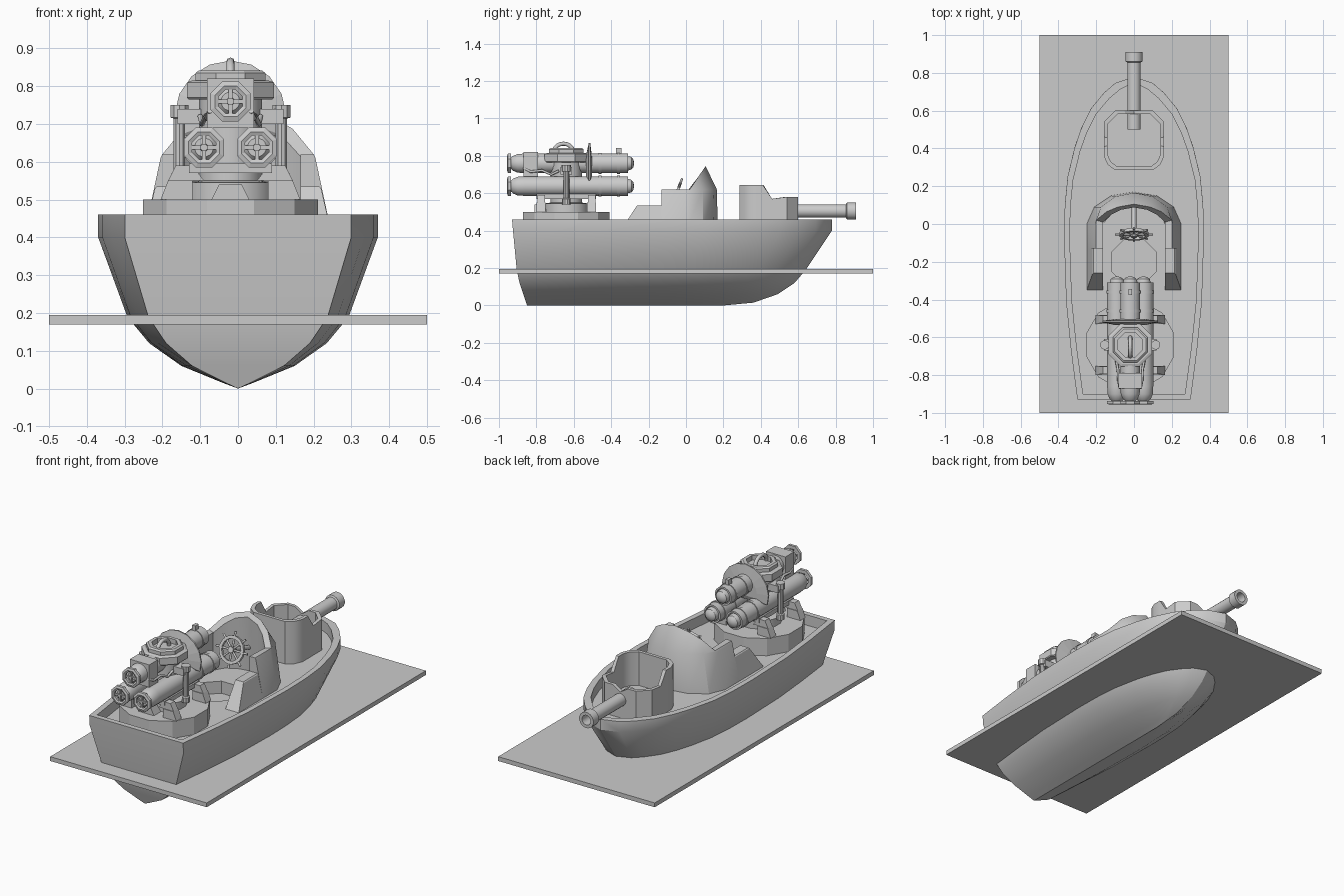
import bpy, bmesh, math
from math import sin, cos, pi
from mathutils import Vector, Matrix

if "Cube" in bpy.data.objects:
    bpy.data.objects.remove(bpy.data.objects["Cube"])


def finish(ob, smooth=30):
    bpy.ops.object.select_all(action='DESELECT')
    ob.select_set(True)
    bpy.context.view_layer.objects.active = ob
    if smooth:
        bpy.ops.object.shade_smooth_by_angle(angle=math.radians(smooth))
    return ob


def loft(name, rings, cap=True, loop=False, smooth=30):
    """Skin a list of closed rings of equal length."""
    bm = bmesh.new()
    vs = [[bm.verts.new(p) for p in r] for r in rings]
    n = len(rings[0])
    pairs = list(zip(vs, vs[1:])) + ([(vs[-1], vs[0])] if loop else [])
    for a, b in pairs:
        for i in range(n):
            j = (i + 1) % n
            bm.faces.new((a[i], a[j], b[j], b[i]))
    if cap and not loop:
        bm.faces.new(vs[0])
        bm.faces.new(vs[-1])
    bmesh.ops.remove_doubles(bm, verts=bm.verts, dist=1e-5)
    bmesh.ops.recalc_face_normals(bm, faces=bm.faces)
    me = bpy.data.meshes.new(name)
    bm.to_mesh(me)
    bm.free()
    ob = bpy.data.objects.new(name, me)
    bpy.context.collection.objects.link(ob)
    return finish(ob, smooth)


def lathe(name, prof, c, n=16, axis='Z', loop=False, smooth=30):
    """Turn (radius, height) pairs round an axis through c."""
    rings = []
    for r, h in prof:
        ring = []
        for i in range(n):
            a = 2 * pi * (i + 0.5) / n
            u, v = r * cos(a), r * sin(a)
            ring.append((c[0] + u, c[1] + v, c[2] + h) if axis == 'Z' else (c[0] + u, c[1] + h, c[2] + v))
        rings.append(ring)
    return loft(name, rings, True, loop, smooth)


def box(name, x0, x1, y0, y1, z0, z1, top=None):
    """Box; top gives different x limits for a tapered block."""
    t0, t1 = top or (x0, x1)
    return loft(name, [[(x0, y0, z0), (x1, y0, z0), (x1, y1, z0), (x0, y1, z0)],
                       [(t0, y0, z1), (t1, y0, z1), (t1, y1, z1), (t0, y1, z1)]], smooth=0)


def pipe(name, pts, r):
    cu = bpy.data.curves.new(name, 'CURVE')
    cu.dimensions = '3D'
    cu.bevel_depth, cu.bevel_resolution, cu.use_fill_caps = r, 2, True
    sp = cu.splines.new('POLY')
    sp.points.add(len(pts) - 1)
    for p, q in zip(sp.points, pts):
        p.co = (*q, 1)
    ob = bpy.data.objects.new(name, cu)
    bpy.context.collection.objects.link(ob)
    return ob


# water sheet
box('water', -.5, .5, -1, 1, .17, .195)

# hull: one outline shape scaled per level, with a recessed deck
shape = [(0, .81), (.15, .9), (.3, .97), (.5, 1), (.6, .99), (.69, .95), (.78, .85), (.84, .755),
         (.9, .62), (.95, .43), (.98, .27), (1, 0)]


def level(z, w, y0, y1, inset=0):
    right = [(max(0, s * w - inset), y0 + t * (y1 - y0), z) for t, s in shape]
    return right + [(-x, y, z) for x, y, z in right[-2::-1]]


hull = loft('hull', [level(.40, .37, -.9, .748, .03), level(.46, .37, -.9, .748, .03),
                     level(.46, .37, -.93, .78), level(.40, .37, -.925, .78),
                     level(.19, .293, -.905, .64), level(.12, .235, -.89, .58),
                     level(.06, .15, -.87, .49), level(.015, .04, -.855, .36), level(0, 0, -.85, .2)])

# helmsman's pit in the deck
cutter = lathe('pit_cutter', [(.13, 0), (.13, .2)], (0, -.2, .33), 8, smooth=0)
cutter.hide_render = True
cutter.hide_set(True)
mod = hull.modifiers.new('pit', 'BOOLEAN')
mod.operation, mod.object, mod.solver = 'DIFFERENCE', cutter, 'EXACT'

# wheelhouse: outer foot, knee, rim, inner rim, inner foot at each station
st = [[(.25, -.35, .4), (.22, -.265, .53), (.215, -.26, .535), (.165, -.26, .535), (.165, -.35, .4)],
      [(.25, -.13, .4), (.22, -.13, .53), (.215, -.13, .535), (.165, -.13, .535), (.165, -.13, .4)],
      [(.25, -.13, .4), (.205, -.13, .61), (.2, -.13, .62), (.165, -.13, .62), (.165, -.13, .4)],
      [(.25, 0, .4), (.205, 0, .61), (.2, .02, .62), (.165, .01, .615), (.165, 0, .4)],
      [(.21, .09, .4), (.175, .09, .62), (.145, .065, .687), (.12, .05, .664), (.13, .06, .4)],
      [(.12, .15, .4), (.1, .145, .62), (.085, .09, .723), (.07, .075, .70), (.075, .095, .4)],
      [(0, .17, .4), (0, .165, .62), (0, .105, .745), (0, .088, .72), (0, .11, .4)]]
loft('wheelhouse', st + [[(-x, y, z) for x, y, z in s] for s in st[-2::-1]])

# steering wheel: rim, hub and eight handles, tilted forward
tilt = Matrix.Translation((0, -.055, .585)) @ Matrix.Rotation(math.radians(-20), 4, 'X')
parts = [lathe('wheel_rim', [(.06, -.008), (.077, -.008), (.077, .008), (.06, .008)], (0, 0, 0), 16, 'Y', True),
         lathe('wheel_hub', [(.018, -.015), (.018, .02)], (0, 0, 0), 8, 'Y')]
for i in range(8):
    a = i * pi / 4
    parts.append(pipe('wheel_spoke', [(0, 0, 0), (.1 * cos(a), 0, .1 * sin(a))], .006))
for p in parts:
    p.matrix_world = tilt
pipe('wheel_axle', [(0, -.055, .585), (0, .1, .54)], .012)

# bow gun tub with a high back and a lower front
half = [(0, .285, .645), (.1, .285, .645), (.14, .315, .645), (.16, .36, .645), (.16, .41, .645),
        (.16, .46, .57), (.16, .54, .58), (.1, .6, .58), (.05, .6, .58), (0, .6, .55)]
tub = half + [(-x, y, z) for x, y, z in half[-2:0:-1]]


def shrink(p, z):
    return (p[0] * .88, .442 + (p[1] - .442) * .88, z)


loft('gun_tub', [[(x, y, .4) for x, y, z in tub], tub, [shrink(p, p[2]) for p in tub],
                 [shrink(p, .45) for p in tub]])
lathe('gun_barrel', [(.036, .5), (.036, .855), (.046, .86), (.046, .91), (.028, .91), (.028, .84)],
      (0, 0, .505), 16, 'Y')

# torpedo mount pedestal
CX, CY = -.02, -.64
lathe('mount_base', [(.24, .4), (.24, .5)], (CX, CY, 0), 12, smooth=0)
lathe('mount_pedestal', [(.12, .5), (.12, .545), (.085, .55), (.085, .77)], (CX, CY, 0), 16)
box('mount_step', CX - .05, CX + .05, -.81, -.72, .5, .54, (CX - .03, CX + .03))
for s in (-1, 1):
    for y in (-.775, -.505):
        box('cradle_foot', *sorted((CX + s * .1, CX + s * .185)), y - .024, y + .024, .5, .55,
            sorted((CX + s * .1, CX + s * .165)))
        box('cradle_arm', *sorted((CX + s * .07, CX + s * .165)), y - .02, y + .02, .55, .59,
            sorted((CX + s * .1, CX + s * .145)))
    # side posts with caps
    lathe('side_post', [(.022, .54), (.022, .57), (.016, .575), (.016, .715), (.025, .717), (.025, .75)],
          (CX + s * .135, CY, 0), 10)
    box('post_bracket', *sorted((CX + s * .07, CX + s * .14)), CY - .03, CY + .03, .7, .74)
box('cradle_plate', CX - .11, CX + .11, -.8, -.48, .57, .595)

# three torpedo tubes with nose domes and propeller rings
for x, z in ((CX, .76), (CX - .07, .638), (CX + .07, .638)):
    lathe('torpedo_tube', [(.025, -.94), (.04, -.925), (.051, -.9), (.053, -.86), (.053, -.31), (.043, -.31),
                           (.043, -.33)], (x, 0, z), 16, 'Y')
    lathe('torpedo_nose', [(.038, -.34), (.038, -.305), (.034, -.292), (.022, -.282), (.006, -.278)],
          (x, 0, z), 16, 'Y')
    lathe('propeller_ring', [(.044, -.956), (.057, -.952), (.057, -.936), (.036, -.936), (.034, -.952)],
          (x, 0, z), 8, 'Y', True, 0)
    box('propeller_blade', x - .04, x + .04, -.95, -.942, z - .005, z + .005)
    box('propeller_blade', x - .005, x + .005, -.95, -.942, z - .04, z + .04)
    lathe('propeller_hub', [(.01, -.955), (.012, -.93)], (x, 0, z), 8, 'Y')
    for y in (-.46, -.36):
        lathe('tube_band', [(.057, y - .008), (.057, y + .008)], (x, 0, z), 16, 'Y')

# seat turret on top: collar, open hatch ring, grab arch
lathe('turret_collar', [(.12, .765), (.125, .77), (.125, .81), (.11, .815)], (CX, CY, 0), 8, smooth=0)
lathe('hatch_ring', [(.1, .81), (.1, .835), (.09, .842), (.07, .842), (.07, .81)], (CX, CY, 0), 8, loop=True,
      smooth=0)
pipe('grab_arch', [(CX, CY - .015 + .055 * cos(a), .81 + .055 * sin(a)) for a in
                   [pi * i / 10 for i in range(11)]], .011)

# blast shield
angs = [math.radians(-20 + 220 * i / 10) for i in range(11)]


def fan(r, y):
    return [(CX + r * cos(a), y, .72 + r * sin(a)) for a in angs]


loft('blast_shield', [fan(.08, -.535), fan(.148, -.52), fan(.148, -.512), fan(.08, -.503)], smooth=0)

# fittings: rear box, front sight and cables
box('rear_box', CX - .062, CX + .062, -.87, -.79, .69, .82)
box('tube_sight', CX - .01, CX + .01, -.375, -.345, .8, .842)
for s in (-1, 1):
    pipe('cable', [(CX + s * .055, -.87, .735), (CX + s * .062, -.83, .715), (CX + s * .065, -.77, .722),
                   (CX + s * .075, -.72, .70), (CX + s * .08, -.68, .72)], .007)
